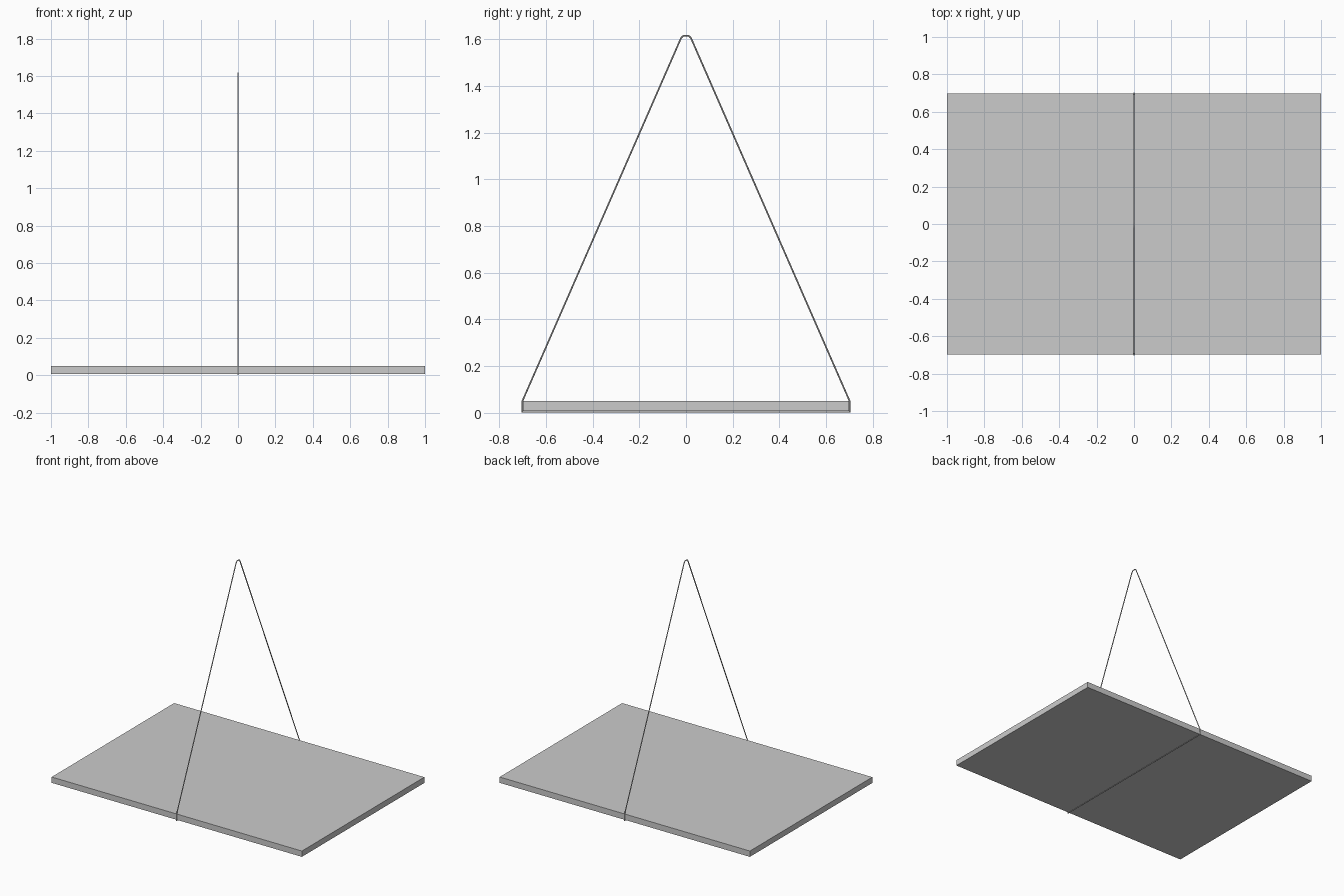
import bpy

if "Cube" in bpy.data.objects:
    bpy.data.objects.remove(bpy.data.objects["Cube"])

R = 0.0035  # rope radius

# flat board
bpy.ops.mesh.primitive_cube_add(size=1, location=(0, 0, 0.029))
board = bpy.context.object
board.name = "board"
board.scale = (2.0, 1.398, 0.042)
bpy.ops.object.transform_apply(location=False, rotation=False, scale=True)

# closed rope loop: under the board, up its edges, over the hanging point
half = [(0.701, R), (0.701, 0.05), (0.022, 1.604), (0.017, 1.611), (0.008, 1.616)]
path = half + [(-y, z) for y, z in reversed(half)]
curve = bpy.data.curves.new("hanging_rope", 'CURVE')
curve.dimensions = '3D'
curve.bevel_depth = R
curve.bevel_resolution = 2
spline = curve.splines.new('POLY')
spline.points.add(len(path) - 1)
for p, (y, z) in zip(spline.points, path):
    p.co = (0, y, z, 1)
spline.use_cyclic_u = True
rope = bpy.data.objects.new("hanging_rope", curve)
bpy.context.collection.objects.link(rope)

# rope as smooth-shaded mesh
bpy.ops.object.select_all(action='DESELECT')
rope.select_set(True)
bpy.context.view_layer.objects.active = rope
bpy.ops.object.convert(target='MESH')
bpy.ops.object.shade_smooth_by_angle()
